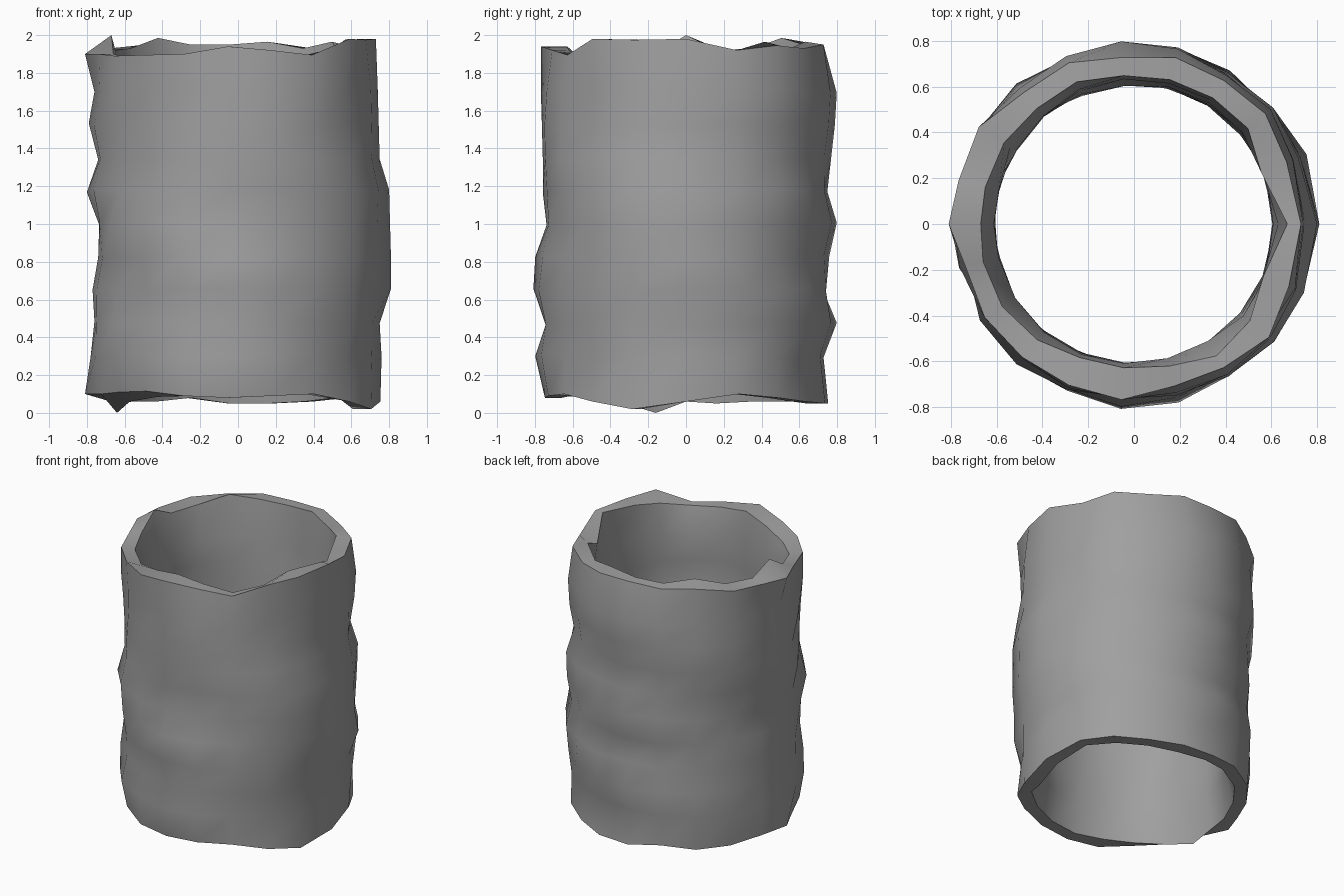
import bpy
import bmesh
import math
import random

random.seed(7)
SEGMENTS = 20
DROP = 1.5  # rings that a fold descends per quarter turn

old = bpy.data.objects.get("Cube")
if old:
    bpy.data.objects.remove(old, do_unlink=True)

# Single grey material
grey = bpy.data.materials.new("plain_grey")
colour = (0.35, 0.35, 0.35, 1)
grey.diffuse_color = colour
grey.use_nodes = True
grey.node_tree.nodes["Principled BSDF"].inputs["Base Color"].default_value = colour

# Wall bulges at the four sides (+x, +y, -x, -y), from bottom ring to top ring
bulges = [
    (.76, .75, .81, .81, .805, .80, .75, .745, .74),
    (.73, .80, .73, .76, .80, .75, .77, .79, .80),
    (.78, .76, .77, .74, .735, .80, .74, .79, .76),
    (.80, .745, .81, .80, .74, .76, .76, .765, .77),
]
# Uneven rims, going round from +x
top_z = (1.98, 1.92, 1.945, 1.93, 1.95, 1.95, 1.95, 1.95, 1.93, 1.92,
         1.9, 1.9, 1.89, 1.895, 1.9, 1.94, 1.92, 1.895, 1.98, 1.975)
low_z = (.06, .1, .08, .06, .05, .05, .08, .06, .06, .08,
         .1, .1, .11, .115, .09, .08, .09, .1, .06, .02)
top_outer = (.73, .72, .75, .74, .75, .73, .76, .75, .8, .79,
             .81, .76, .77, .76, .76, .77, .73, .74, .77, .73)
top_inner = (.67, .6, .65, .65, .65, .65, .67, .66, .67, .67,
             .67, .68, .68, .66, .63, .63, .64, .68, .66, .61)
# Places where the inner lip leaves the height of the outer rim
top_lip = {1: -.05, 2: .02, 4: .015, 7: .035, 10: .1, 12: -.015, 13: -.03, 18: -.05}
low_lip = {9: -.03, 10: -.04, 11: -.1, 12: -.05, 13: -.03, 18: .03}


def angle(i):
    """Regular steps, nudged towards -x on both halves."""
    nudge = 4 if 0 < i < 10 else -4 if i > 10 else 0
    return math.radians(18 * i + nudge)


def bulge(side, level):
    """Read a side's bulge between its rings."""
    row = bulges[side % 4]
    level = min(max(level, 0), len(row) - 1)
    k = min(int(level), len(row) - 2)
    return row[k] + (row[k + 1] - row[k]) * (level - k)


def wall_radius(level, a):
    """Blend the nearest two sides along folds that descend around the wall."""
    q = a / (math.pi / 2)
    if abs(q - round(q)) < .06:
        return bulge(round(q), level)
    side, t = int(q), q % 1
    r = bulge(side, level + DROP * t) * (1 - t) + bulge(side + 1, level - DROP * (1 - t)) * t
    return r + rough(.018) * abs(math.sin(2 * a))


def rough(size):
    return random.uniform(-size, size)


bm = bmesh.new()


def ring(radius, height):
    verts = []
    for i in range(SEGMENTS):
        a = angle(i)
        r = radius(i, a)
        verts.append(bm.verts.new((r * math.cos(a), r * math.sin(a), height(i))))
    return verts


# Outer wall, upwards
rings = [ring(lambda i, a: .81 if i == 10 else .758 + rough(.012), lambda i: low_z[i])]
for level in range(9):
    z = .3 + .175 * level
    rings.append(ring(lambda i, a: wall_radius(level, a), lambda i: z + rough(.01)))
rings.append(ring(lambda i, a: top_outer[i], lambda i: top_z[i]))

# Inner wall, downwards
rings.append(ring(lambda i, a: top_inner[i], lambda i: top_z[i] + top_lip.get(i, 0)))
for level in reversed(range(9)):
    z = .3 + .175 * level
    rings.append(ring(lambda i, a: .622 + rough(.018), lambda i: z + rough(.01)))
rings.append(ring(lambda i, a: .665 + rough(.012), lambda i: low_z[i] + low_lip.get(i, 0)))

# Skin the closed loop of rings
for k, lower in enumerate(rings):
    upper = rings[(k + 1) % len(rings)]
    for i in range(SEGMENTS):
        j = (i + 1) % SEGMENTS
        bm.faces.new((lower[i], lower[j], upper[j], upper[i])).smooth = True

# Keep the rim edges crisp
for k in (0, 10, 11, 21):
    loop = rings[k]
    for i in range(SEGMENTS):
        bm.edges.get((loop[i], loop[(i + 1) % SEGMENTS])).smooth = False

bmesh.ops.recalc_face_normals(bm, faces=bm.faces)
mesh = bpy.data.meshes.new("rough_tube")
bm.to_mesh(mesh)
bm.free()
mesh.materials.append(grey)
tube = bpy.data.objects.new("rough_tube", mesh)
bpy.context.collection.objects.link(tube)
